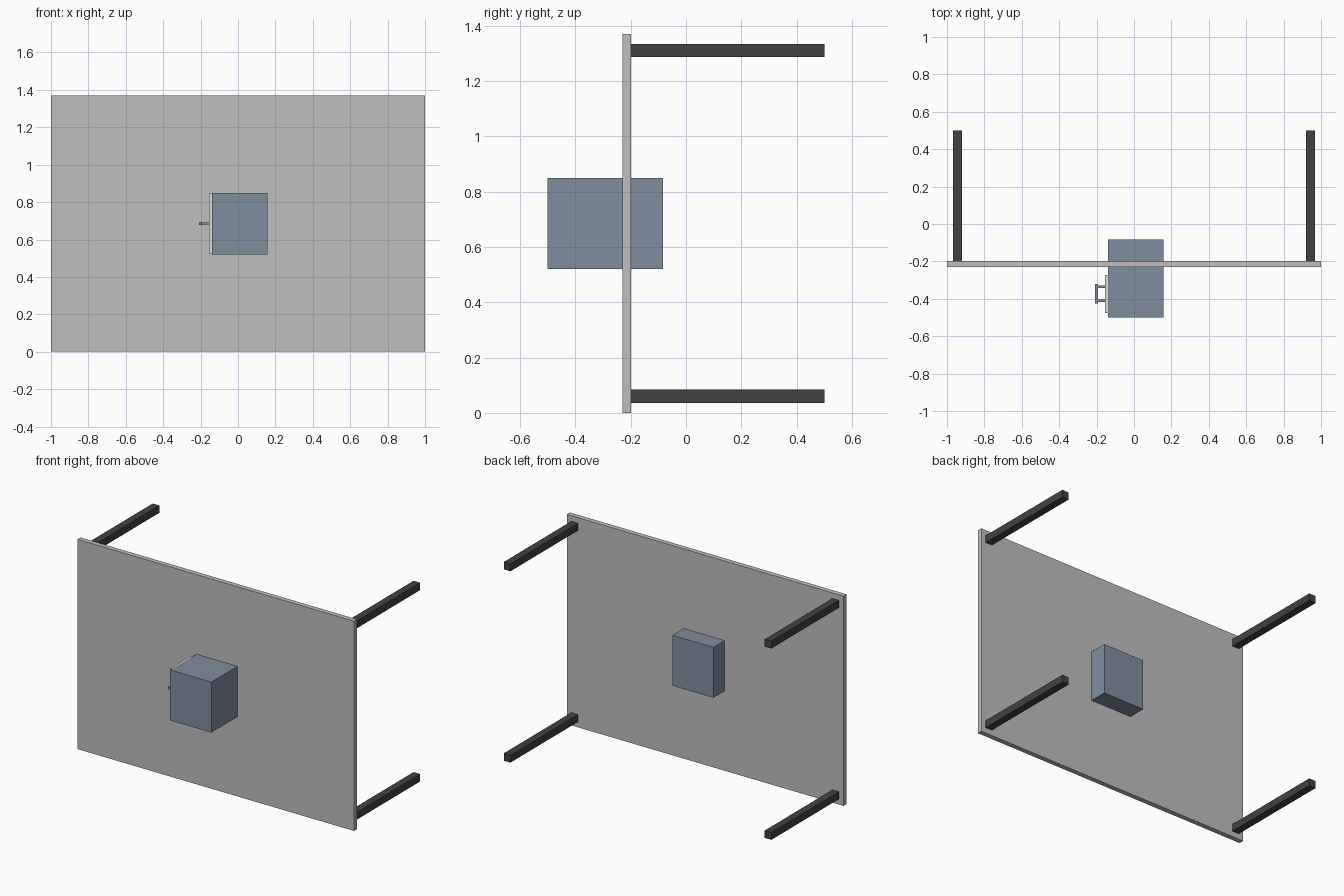
import bpy
import bmesh
from mathutils import Vector, Matrix

cube = bpy.data.objects.get("Cube")
if cube:
    bpy.data.objects.remove(cube, do_unlink=True)


def material(name, rgb):
    m = bpy.data.materials.new(name)
    m.use_nodes = True
    m.diffuse_color = (*rgb, 1)
    m.node_tree.nodes["Principled BSDF"].inputs["Base Color"].default_value = (*rgb, 1)
    return m


def box(name, lo, hi, mat):
    """Axis-aligned block between two corners."""
    lo, hi = Vector(lo), Vector(hi)
    bm = bmesh.new()
    bmesh.ops.create_cube(bm, size=1, matrix=Matrix.Diagonal((*(hi - lo), 1)))
    mesh = bpy.data.meshes.new(name)
    bm.to_mesh(mesh)
    bm.free()
    mesh.materials.append(mat)
    obj = bpy.data.objects.new(name, mesh)
    obj.location = (lo + hi) / 2
    bpy.context.collection.objects.link(obj)
    return obj


grey = material("light grey", (0.52, 0.52, 0.52))
dark = material("charcoal", (0.054, 0.054, 0.058))
blue = material("slate blue", (0.216, 0.27, 0.345))
pale = material("pale grey", (0.7, 0.7, 0.7))

# Table top standing on its long edge
box("table_top", (-1, -0.23, 0), (1, -0.198, 1.37), grey)

# Four legs pointing backwards
for side, x in (("right", -0.943), ("left", 0.943)):
    for level, z in (("lower", 0.06), ("upper", 1.31)):
        box(f"{level}_{side}_leg", (x - 0.024, -0.198, z - 0.024),
            (x + 0.024, 0.5, z + 0.024), dark)

# Cabinet passing through the top
box("cabinet", (-0.14, -0.5, 0.52), (0.157, -0.083, 0.85), blue)

# Drawer front on the cabinet's right side
box("drawer_front", (-0.154, -0.475, 0.523), (-0.14, -0.272, 0.848), pale)

# Drawer handle: two posts and a grip bar
for name, y in (("front", -0.41), ("back", -0.335)):
    box(f"{name}_handle_post", (-0.2, y - 0.006, 0.68), (-0.154, y + 0.006, 0.69), blue)
box("handle_grip", (-0.208, -0.425, 0.677), (-0.192, -0.32, 0.693), blue)
